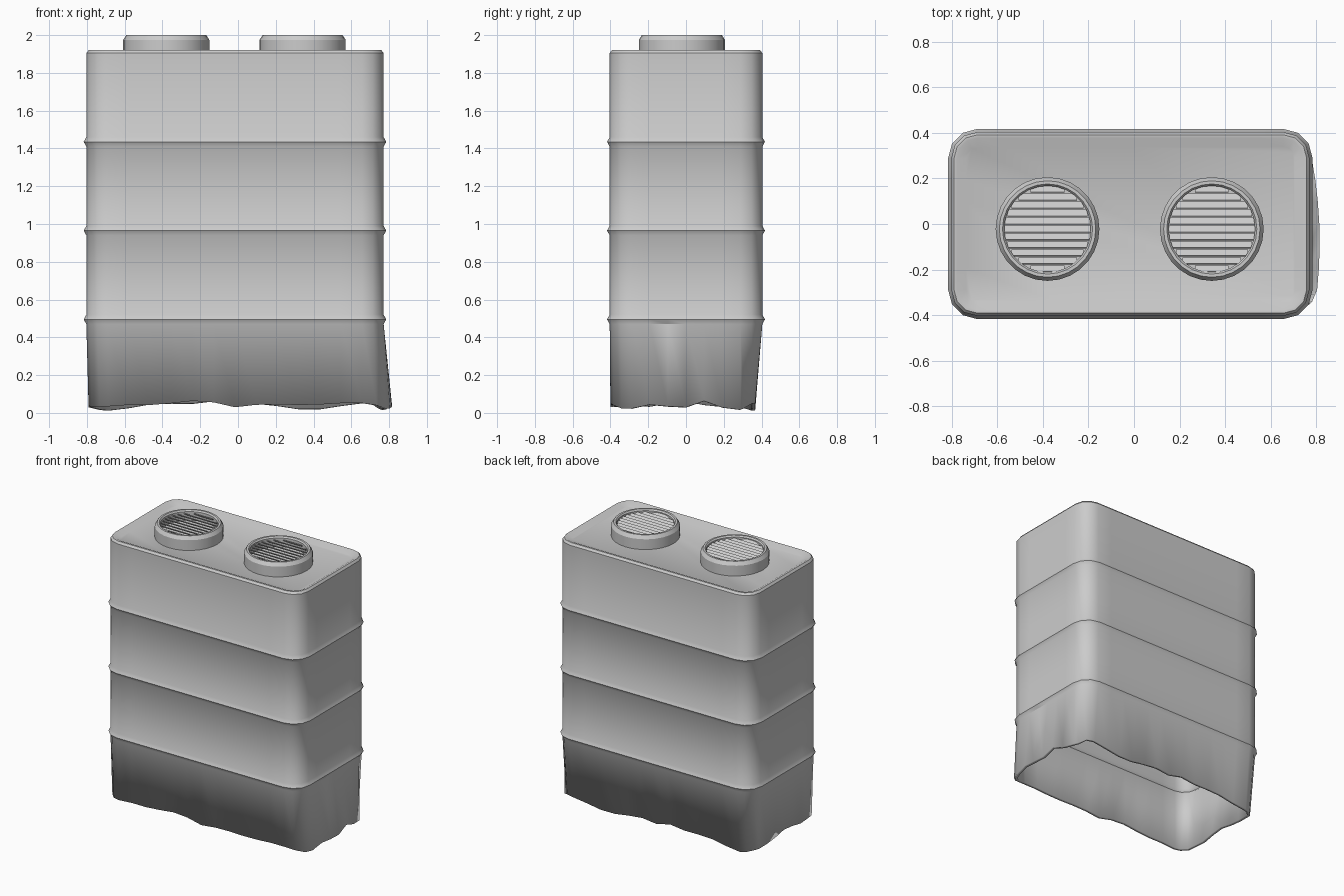
import bpy, bmesh, math
from mathutils import Matrix, Vector

cube = bpy.data.objects.get("Cube")
if cube:
    bpy.data.objects.remove(cube)

grey = bpy.data.materials.new("plain grey")
grey.use_nodes = True
COLOR = (0.6, 0.6, 0.6, 1)
grey.diffuse_color = COLOR
grey.node_tree.nodes["Principled BSDF"].inputs["Base Color"].default_value = COLOR

CX, HX, HY, R = -0.016, 0.787, 0.404, 0.115


def finish(bm, name, angle=35):
    mesh = bpy.data.meshes.new(name)
    bm.to_mesh(mesh)
    bm.free()
    mesh.materials.append(grey)
    obj = bpy.data.objects.new(name, mesh)
    bpy.context.collection.objects.link(obj)
    bpy.ops.object.select_all(action='DESELECT')
    obj.select_set(True)
    bpy.context.view_layer.objects.active = obj
    bpy.ops.object.shade_smooth_by_angle(angle=math.radians(angle))
    return obj


def outline(off):
    """Rounded rectangle, counter-clockwise, with extra points along the sides."""
    pts = []
    r = R + off
    for q, (sx, sy) in enumerate([(1, 1), (-1, 1), (-1, -1), (1, -1)]):
        c = Vector((CX + sx * (HX - R), sy * (HY - R)))
        for i in range(4):
            a = math.radians(90 * q + 30 * i)
            pts.append(c + r * Vector((math.cos(a), math.sin(a))))
        nx, ny = [(-1, 1), (-1, -1), (1, -1), (1, 1)][q]
        nxt = Vector((CX + nx * (HX - R), ny * (HY - R)))
        a = math.radians(90 * q + 90)
        nxt += r * Vector((math.cos(a), math.sin(a)))
        start, n = pts[-1].copy(), (12 if q % 2 == 0 else 6)
        pts += [start.lerp(nxt, i / n) for i in range(1, n)]
    return pts


def sample(table, t):
    """Linear look-up in evenly spaced heights, t from 0 to 1."""
    f = min(max(t, 0), 0.9999) * (len(table) - 1)
    i = int(f)
    return table[i] + (table[i + 1] - table[i]) * (f - i)


# Torn lower edge heights, along +x for front/back and +y for the ends
FRONT = [.03, .035, .045, .04, .065, .06, .03, .045, .045, .04, .05, .055, .03]
BACK = [.02, .01, .03, .055, .04, .065, .035, .05, .03, .01, .03, .05, .05]
LEFT = [.03, .02, .045, .035, .03, .065, .025, .015, .04]
RIGHT = [.02, .04, .03, .05, .06, .04, .03, .03, .02]


def torn(p):
    x, y = p.x - CX, p.y
    u, v = x / HX / 2 + .5, y / HY / 2 + .5
    if abs(y) / HY - abs(x) / HX > -0.02 or abs(y) > HY - .02:
        z = sample(FRONT if y < 0 else BACK, u)
    else:
        z = sample(LEFT if x > 0 else RIGHT, v)
    bulge = .045 * max(0, 1 - ((y + .08) / .42) ** 2)
    dx = bulge if x > HX - .06 else (.012 if x < -HX + .06 else 0)
    dy = -.038 if y > HY - .08 else (.004 if y < -HY + .08 else 0)
    return Vector((p.x + dx, p.y + dy, z))


# Body shell: dished lid, rim, three ribs, torn open bottom
levels = [(1.90, -.065), (1.92, -.026), (1.92, -.012), (1.905, 0)]
for z in (1.435, .965, .495):
    levels += [(z + .025, 0), (z, .014), (z - .025, 0)]
bm = bmesh.new()
rings = [[bm.verts.new((p.x, p.y, z)) for p in outline(off)] for z, off in levels]
rings.append([bm.verts.new(torn(p)) for p in outline(0)])
bm.faces.new(rings[0])
for up, low in zip(rings, rings[1:]):
    for i in range(len(up)):
        j = (i + 1) % len(up)
        bm.faces.new((up[i], low[i], low[j], up[j]))
bmesh.ops.recalc_face_normals(bm, faces=bm.faces)
body = finish(bm, "body_shell")
wall = body.modifiers.new("wall thickness", 'SOLIDIFY')
wall.thickness = .022
wall.offset = -1


def vent(name, x, y):
    # Collar turned from a profile
    bm = bmesh.new()
    profile = [(.228, 1.89), (.228, 1.975), (.212, 2.0), (.198, 2.0), (.19, 1.99), (.19, 1.925)]
    seg = 28
    rows = [[bm.verts.new((x + r * math.cos(2 * math.pi * i / seg),
                           y + r * math.sin(2 * math.pi * i / seg), z))
             for i in range(seg)] for r, z in profile]
    for a, b in zip(rows, rows[1:]):
        for i in range(seg):
            j = (i + 1) % seg
            bm.faces.new((a[i], a[j], b[j], b[i]))
    bm.faces.new(rows[-1])
    finish(bm, name + "_collar", 30)
    # Tilted slats across the opening
    bm = bmesh.new()
    for k in range(-5, 6):
        d = k * .035
        half = math.sqrt(.19 ** 2 - d * d)
        m = (Matrix.Translation((x, y + d, 1.972))
             @ Matrix.Rotation(math.radians(-35), 4, 'X')
             @ Matrix.Diagonal((2 * half, .034, .006, 1)))
        bmesh.ops.create_cube(bm, size=1, matrix=m)
    finish(bm, name + "_slats", 30)


vent("right_vent", -.38, -.022)
vent("left_vent", .342, -.022)
